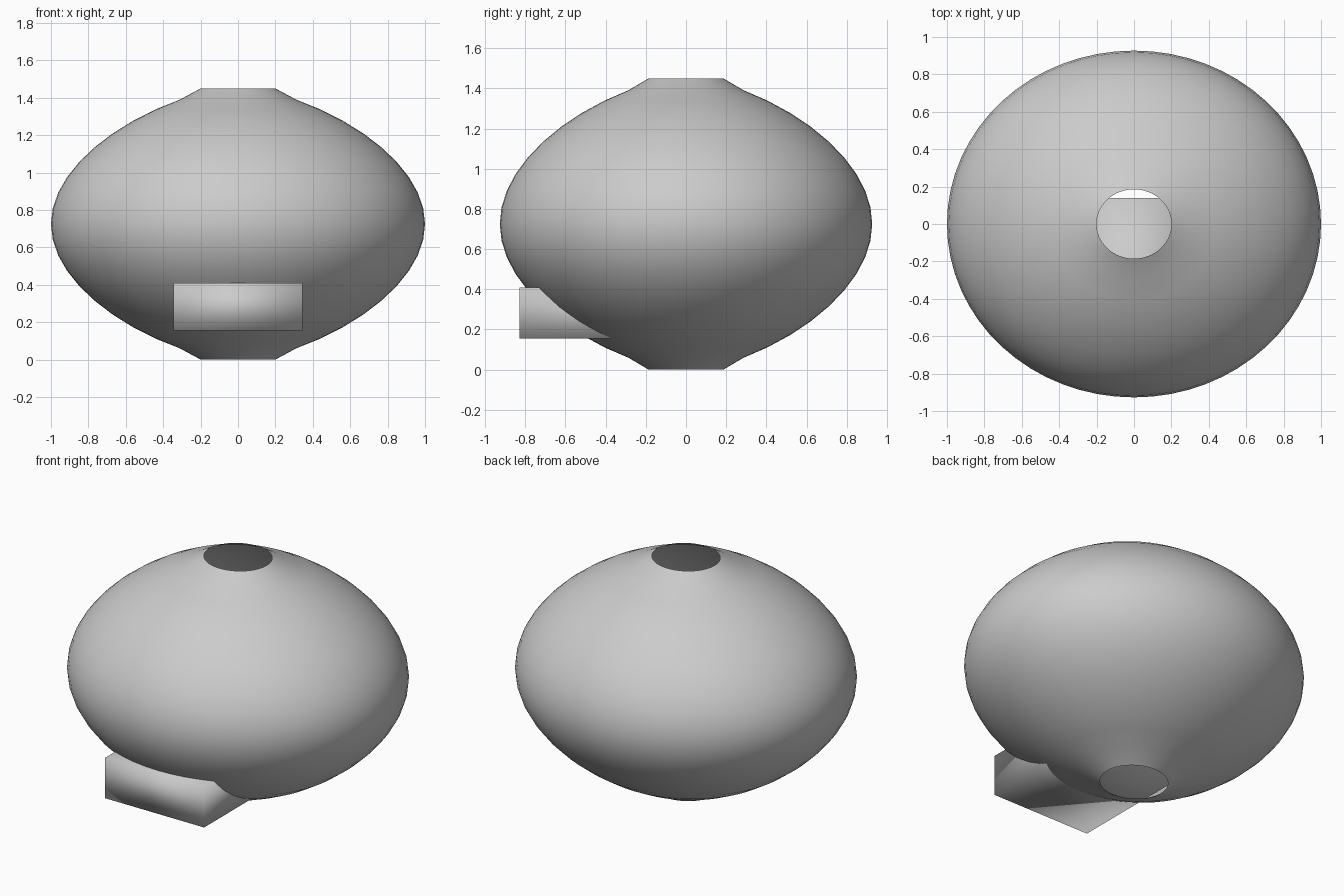
import bpy, bmesh
from math import sin, cos, tau, radians

cube = bpy.data.objects.get("Cube")
if cube:
    bpy.data.objects.remove(cube, do_unlink=True)

grey = bpy.data.materials.new("plain grey")
grey.use_nodes = True
colour = (0.6, 0.6, 0.6, 1)
grey.diffuse_color = colour
grey.node_tree.nodes["Principled BSDF"].inputs["Base Color"].default_value = colour


def finish(bm, name):
    bmesh.ops.recalc_face_normals(bm, faces=bm.faces)
    for face in bm.faces:
        face.smooth = True
    mesh = bpy.data.meshes.new(name)
    bm.to_mesh(mesh)
    bm.free()
    mesh.materials.append(grey)
    obj = bpy.data.objects.new(name, mesh)
    bpy.context.collection.objects.link(obj)
    return obj


# Lantern shell: flattened globe flowing into short necks, open at both ends
MID, DEPTH, SEGMENTS = 0.725, 0.927, 64
profile = [(0.2, -MID)]
for deg in range(-72, 73, 8):
    height = 0.6 + 0.1 * (abs(deg) / 72) ** 1.6
    profile.append((cos(radians(deg)), height * sin(radians(deg))))
profile.append((0.2, MID))

bm = bmesh.new()
rings = []
for r, z in profile:
    rings.append([bm.verts.new((r * cos(tau * i / SEGMENTS),
                                DEPTH * r * sin(tau * i / SEGMENTS),
                                z + MID)) for i in range(SEGMENTS)])
for low, high in zip(rings, rings[1:]):
    for i in range(SEGMENTS):
        j = (i + 1) % SEGMENTS
        bm.faces.new((low[i], low[j], high[j], high[i]))
finish(bm, "lantern_shell")

# Softly shaded block that passes through the lower front of the shell
bm = bmesh.new()
bmesh.ops.create_cube(bm, size=1)
bmesh.ops.scale(bm, vec=(0.69, 0.97, 0.255), verts=bm.verts)
bmesh.ops.translate(bm, vec=(0, -0.345, 0.282), verts=bm.verts)
finish(bm, "front_block")
